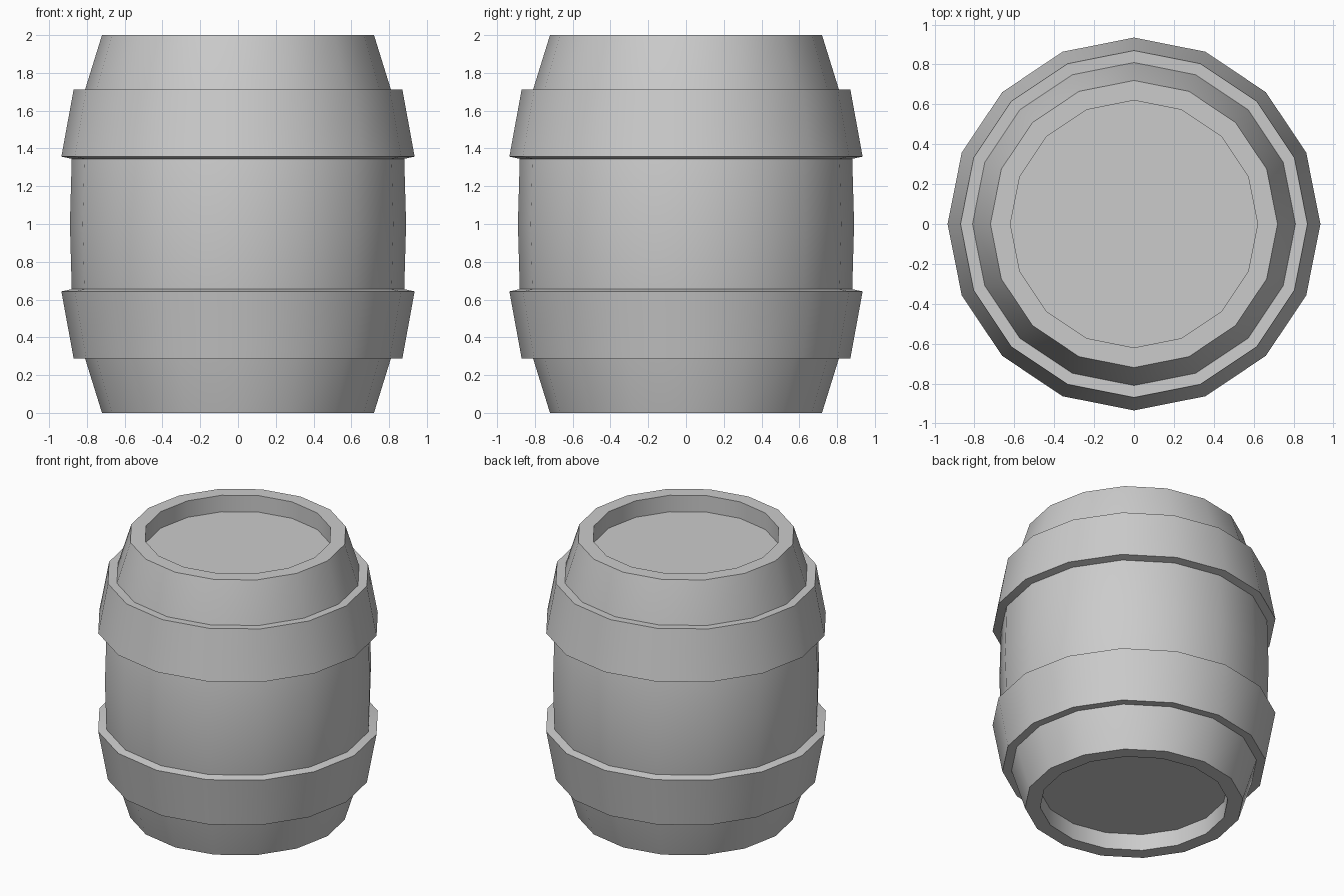
import bpy, bmesh, math

if "Cube" in bpy.data.objects:
    bpy.data.objects.remove(bpy.data.objects["Cube"])

SIDES = 16


def lathe(name, profile, closed=False):
    """Spin an (r, z) profile into a 16-sided solid; open profiles get end discs."""
    bm = bmesh.new()
    rings = []
    for r, z in profile:
        rings.append([bm.verts.new((r * math.cos(math.tau * i / SIDES),
                                    r * math.sin(math.tau * i / SIDES), z))
                      for i in range(SIDES)])
    pairs = list(zip(rings, rings[1:]))
    if closed:
        pairs.append((rings[-1], rings[0]))
    for a, b in pairs:
        for i in range(SIDES):
            j = (i + 1) % SIDES
            bm.faces.new((a[i], a[j], b[j], b[i]))
    if not closed:
        bm.faces.new(rings[0])
        bm.faces.new(rings[-1])
    bmesh.ops.recalc_face_normals(bm, faces=bm.faces)
    mesh = bpy.data.meshes.new(name)
    bm.to_mesh(mesh)
    bm.free()
    obj = bpy.data.objects.new(name, mesh)
    bpy.context.collection.objects.link(obj)
    bpy.ops.object.select_all(action='DESELECT')
    obj.select_set(True)
    bpy.context.view_layer.objects.active = obj
    bpy.ops.object.shade_smooth_by_angle(angle=math.radians(40))
    return obj


def flip(profile):
    return [(r, 2 - z) for r, z in reversed(profile)]


# Bulging body with a recessed lid at both ends
lower = [(0.62, 0.12), (0.62, 0), (0.72, 0), (0.81, 0.29), (0.88, 0.65)]
lathe("barrel_body", lower + [(0.89, 1.0)] + flip(lower))

# Two tilted hoops, mirrored about the middle
hoop = [(0.80, 0.29), (0.87, 0.287), (0.935, 0.643), (0.87, 0.657)]
lathe("lower_hoop", hoop, closed=True)
lathe("upper_hoop", flip(hoop), closed=True)
